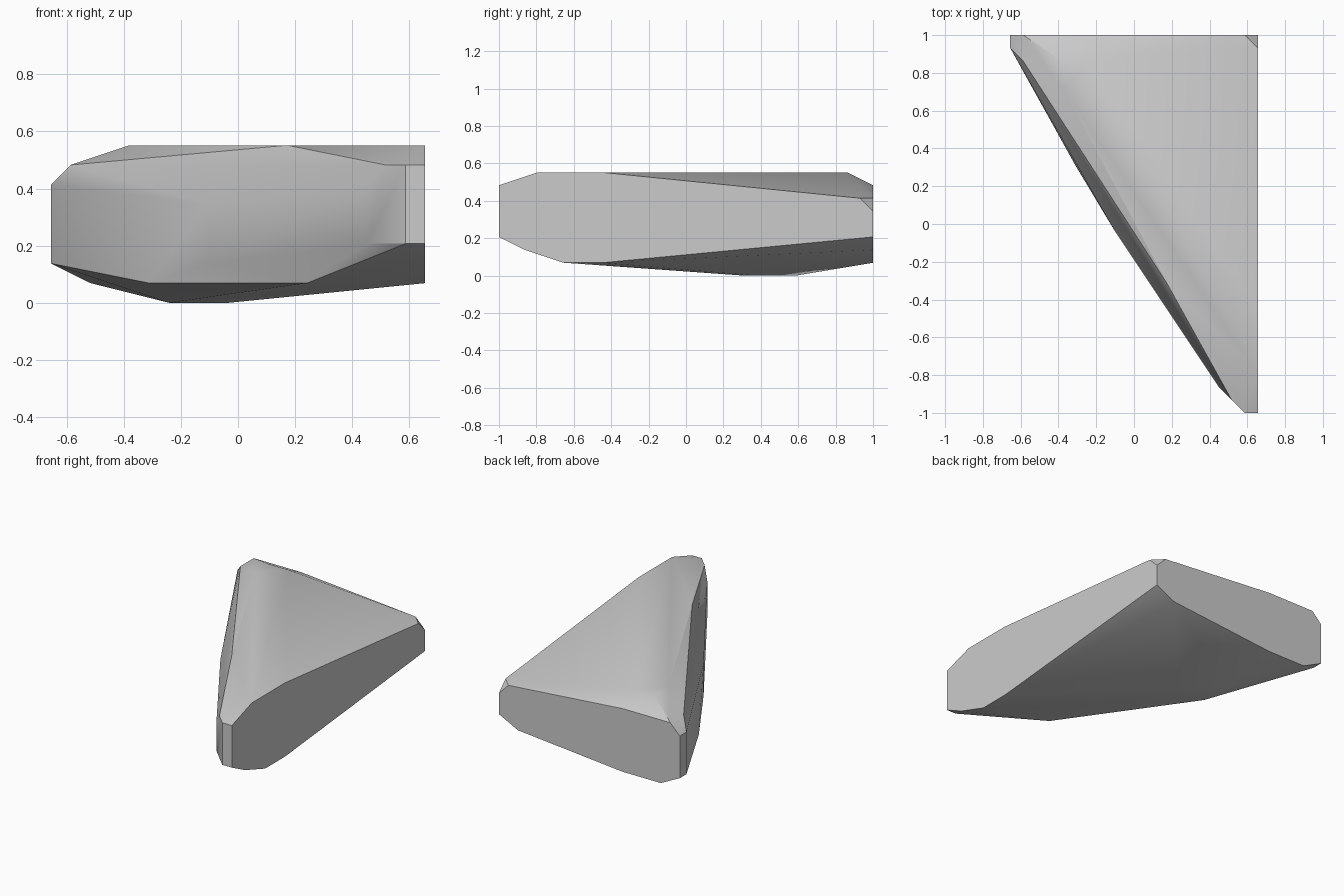
import bpy
import bmesh
import math

cube = bpy.data.objects.get("Cube")
if cube:
    bpy.data.objects.remove(cube, do_unlink=True)

# The stone is laid out on a regular grid, 29 cells along its longest side
LENGTH_CELLS = 29
WIDTH_CELLS = 19
CELL = 2 / LENGTH_CELLS

# Corner points of each horizontal layer, from the underside to the crown
layers = {
    0: [(6, 20), (6, 23), (9, 19), (9, 20)],
    1: [(2, 29), (6, 29), (5, 19), (13, 7), (19, 5), (19, 8)],
    2: [(0, 28), (0, 29), (17, 29), (8, 14), (19, 2)],
    3: [(16, 2), (18, 0), (19, 0), (19, 29)],
    5: [(8, 14), (19, 29)],
    6: [(0, 28), (0, 29), (16, 2), (19, 28), (18, 29)],
    7: [(1, 27), (1, 29), (6, 29), (17, 1), (18, 0), (19, 0)],
    8: [(4, 25), (4, 27), (6, 27), (12, 10), (19, 3), (19, 8)],
}


def make_material(name, value):
    material = bpy.data.materials.new(name)
    material.use_nodes = True
    color = (value, value, value, 1)
    material.diffuse_color = color
    shader = material.node_tree.nodes["Principled BSDF"]
    shader.inputs["Base Color"].default_value = color
    return material


def make_hull(name, layers, material):
    bm = bmesh.new()
    for level, corners in layers.items():
        for across, along in corners:
            x = (across - WIDTH_CELLS / 2) * CELL
            y = (along - LENGTH_CELLS / 2) * CELL
            bm.verts.new((x, y, level * CELL))

    # Wrap the layers in one faceted skin and drop the unused points
    bmesh.ops.convex_hull(bm, input=bm.verts[:])
    loose = [v for v in bm.verts if not v.link_faces]
    bmesh.ops.delete(bm, geom=loose, context="VERTS")

    # Merge the flat cut sides into single faces
    bmesh.ops.dissolve_limit(bm, angle_limit=math.radians(0.5),
                             verts=bm.verts[:], edges=bm.edges[:])
    bmesh.ops.recalc_face_normals(bm, faces=bm.faces[:])

    mesh = bpy.data.meshes.new(name)
    bm.to_mesh(mesh)
    bm.free()
    mesh.materials.append(material)
    obj = bpy.data.objects.new(name, mesh)
    bpy.context.collection.objects.link(obj)
    return obj


# Wedge-shaped stone with two flat cut sides and a rounded long side
stone = make_hull("wedge_stone", layers, make_material("light_grey", 0.6))

# Smooth the rounded areas and keep the cut edges crisp
bpy.ops.object.select_all(action="DESELECT")
stone.select_set(True)
bpy.context.view_layer.objects.active = stone
bpy.ops.object.shade_smooth_by_angle(angle=math.radians(30))
